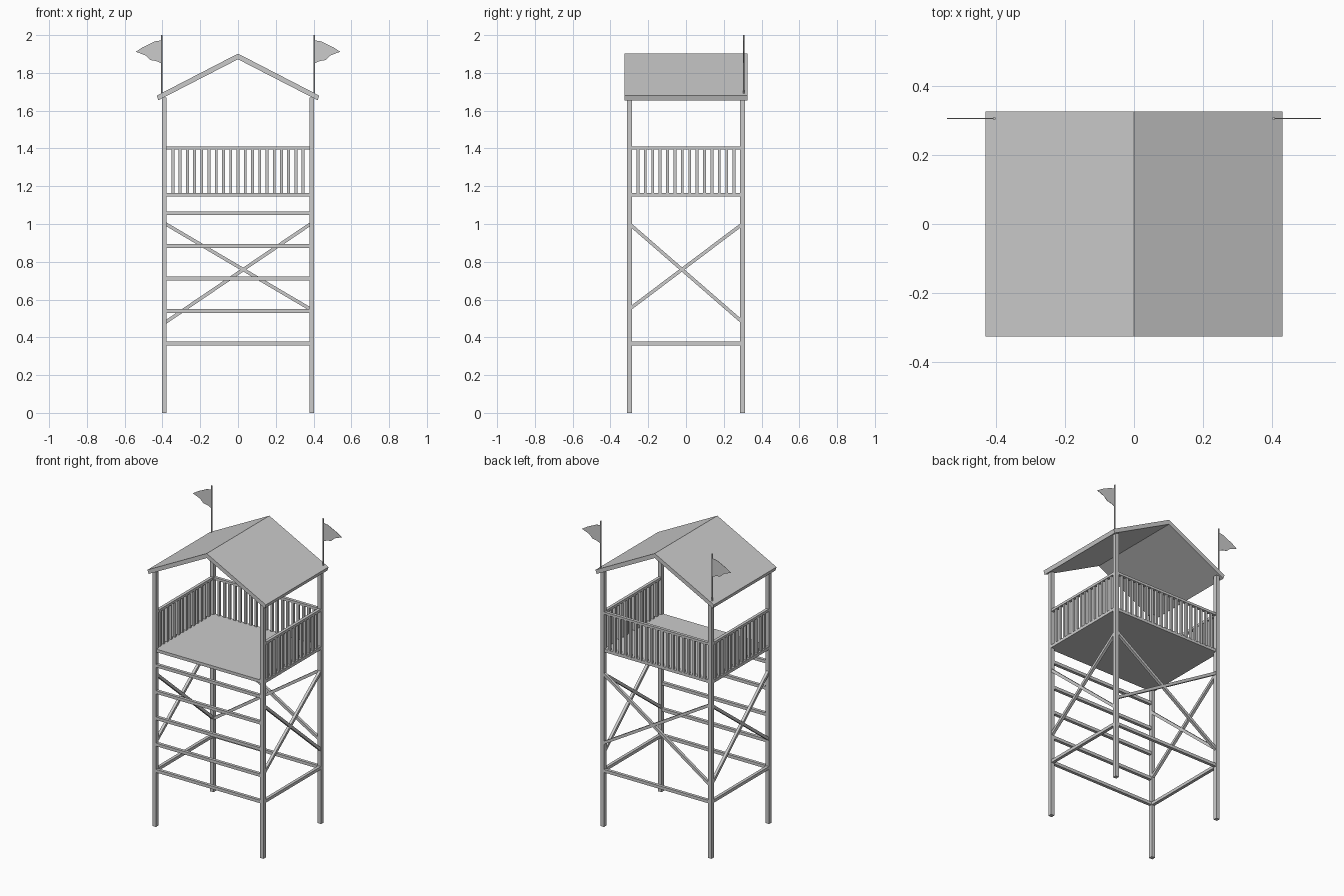
import bpy, bmesh
from math import radians
from mathutils import Vector, Matrix

if "Cube" in bpy.data.objects:
    bpy.data.objects.remove(bpy.data.objects["Cube"])

PX, PY = 0.391, 0.299      # post centres
P = 0.0125                 # half post width


def finish(name, bm):
    bmesh.ops.recalc_face_normals(bm, faces=bm.faces)
    me = bpy.data.meshes.new(name)
    bm.to_mesh(me)
    bm.free()
    ob = bpy.data.objects.new(name, me)
    bpy.context.collection.objects.link(ob)
    return ob


def box(name, center, size):
    bm = bmesh.new()
    bmesh.ops.create_cube(bm, size=1, matrix=Matrix.Translation(center) @ Matrix.Diagonal((*size, 1)))
    return finish(name, bm)


def beam(name, a, b, w):
    # square bar between two points
    a, b = Vector(a), Vector(b)
    d = b - a
    m = Matrix.Translation((a + b) / 2) @ d.to_track_quat('Z', 'Y').to_matrix().to_4x4()
    bm = bmesh.new()
    bmesh.ops.create_cube(bm, size=1, matrix=m @ Matrix.Diagonal((w, w, d.length, 1)))
    return finish(name, bm)


def slab(name, pts, y0, y1):
    # xz profile extruded along y
    bm = bmesh.new()
    f = bm.faces.new([bm.verts.new((x, y0, z)) for x, z in pts])
    r = bmesh.ops.extrude_face_region(bm, geom=[f])
    bmesh.ops.translate(bm, vec=(0, y1 - y0, 0),
                        verts=[v for v in r['geom'] if isinstance(v, bmesh.types.BMVert)])
    return finish(name, bm)


# corner posts
for sx in (-1, 1):
    for sy in (-1, 1):
        box("corner_post", (sx * PX, sy * PY, 0.835), (2 * P, 2 * P, 1.67))

# platform floor
box("platform_floor", (0, 0, 1.155), (0.805, 0.61, 0.02))

# ladder rungs across the front, lowest tie beam round the other sides
for z in (0.367, 0.54, 0.712, 0.884, 1.057):
    box("front_rung", (0, -PY, z), (2 * PX, 0.02, 0.02))
box("back_tie_beam", (0, PY, 0.367), (2 * PX, 0.02, 0.02))
for s in (-1, 1):
    box("side_tie_beam", (s * PX, 0, 0.367), (0.02, 2 * PY, 0.02))

# crossed braces on back and sides
beam("back_brace", (-PX, PY, 1.005), (PX, PY, 0.545), 0.018)
beam("back_brace", (-PX, PY, 0.475), (PX, PY, 1.005), 0.018)
for s in (-1, 1):
    beam("side_brace", (s * PX, -PY, 1.0), (s * PX, PY, 0.48), 0.018)
    beam("side_brace", (s * PX, -PY, 0.55), (s * PX, PY, 1.0), 0.018)

# railings on back and sides, front is open
RAIL_Z, BAL_Z, BAL_H = 1.403, 1.28, 0.24
box("back_rail", (0, PY, RAIL_Z), (2 * PX, 0.02, 0.016))
for i in range(19):
    box("back_baluster", ((i - 9) * 0.0383, PY, BAL_Z), (0.015, 0.015, BAL_H))
for s in (-1, 1):
    box("side_rail", (s * PX, 0, RAIL_Z), (0.02, 2 * PY, 0.016))
    for i in range(14):
        box("side_baluster", (s * PX, (i - 6.5) * 0.0392, BAL_Z), (0.015, 0.015, BAL_H))

# gabled roof
slab("roof", [(-0.43, 1.68), (0, 1.902), (0.43, 1.68), (0.422, 1.655), (0, 1.872), (-0.422, 1.655)],
     -0.325, 0.325)

# flag poles and pennants at the back corners
pennant = [(0, 1.972), (0.035, 1.967), (0.07, 1.95), (0.1, 1.936), (0.137, 1.912), (0.115, 1.904),
           (0.085, 1.892), (0.06, 1.868), (0.03, 1.863), (0, 1.85)]
for s in (-1, 1):
    bm = bmesh.new()
    bmesh.ops.create_cone(bm, cap_ends=True, segments=8, radius1=0.0045, radius2=0.0045, depth=0.32,
                          matrix=Matrix.Translation((s * 0.404, 0.305, 1.84)))
    finish("flag_pole", bm)
    slab("pennant", [(s * (0.404 + x), z) for x, z in pennant], 0.304, 0.306)
